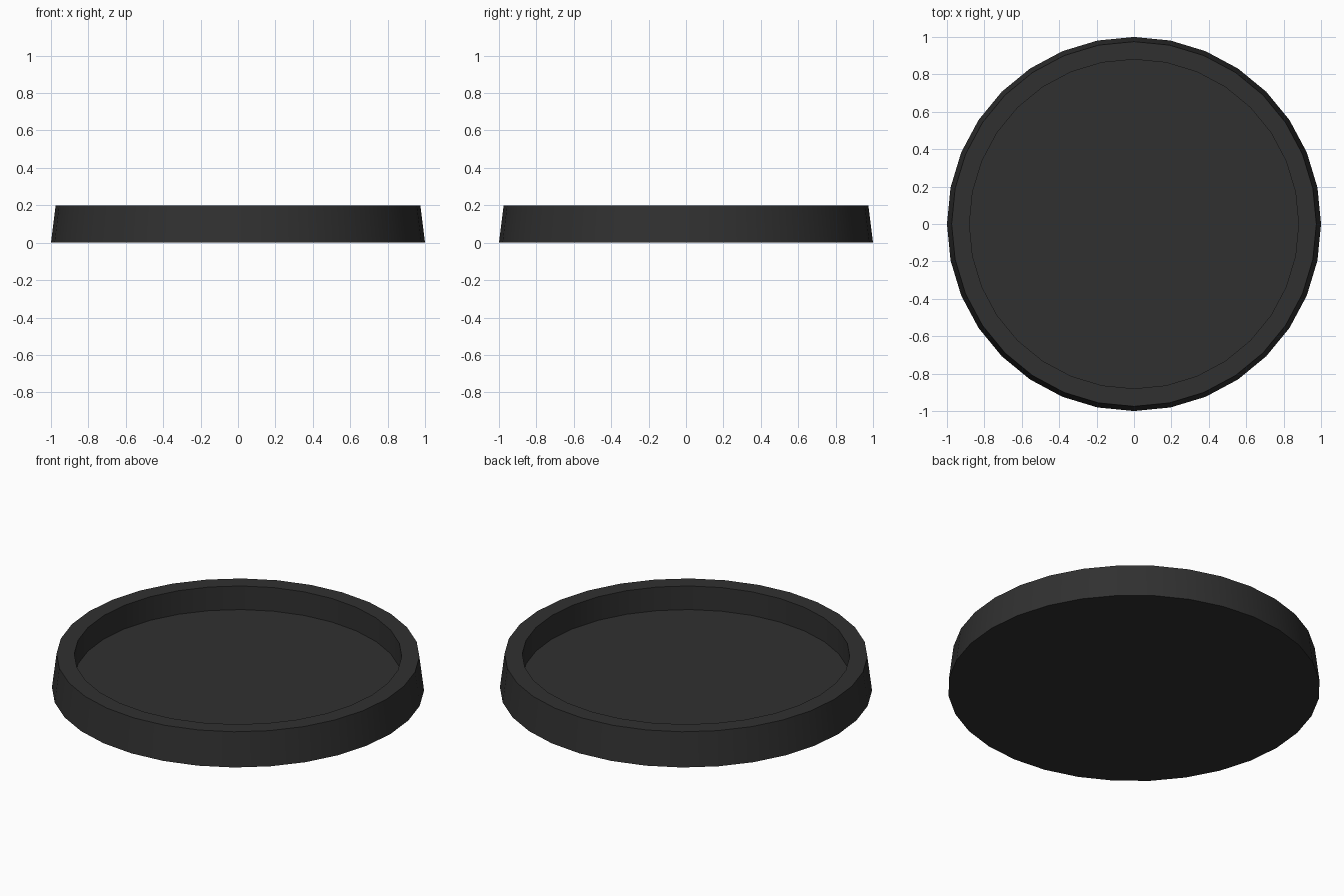
import bpy, bmesh
from math import cos, sin, tau

if "Cube" in bpy.data.objects:
    bpy.data.objects.remove(bpy.data.objects["Cube"])

SIDES = 32
# (radius, height) from outer foot, over the rim, down to the tray floor
PROFILE = [(1.0, 0.0), (0.975, 0.2), (0.88, 0.2), (0.88, 0.06)]

bm = bmesh.new()
rings = [[bm.verts.new((r * cos(tau * i / SIDES), r * sin(tau * i / SIDES), z))
          for i in range(SIDES)] for r, z in PROFILE]

# Outer wall, rim and inner wall
for a, b in zip(rings, rings[1:]):
    for i in range(SIDES):
        j = (i + 1) % SIDES
        bm.faces.new((a[i], a[j], b[j], b[i]))

# Underside and tray floor
bm.faces.new(rings[0][::-1])
bm.faces.new(rings[-1])

mesh = bpy.data.meshes.new("round_base")
bm.to_mesh(mesh)
bm.free()
base = bpy.data.objects.new("round_base", mesh)
bpy.context.collection.objects.link(base)

# Dark plastic
mat = bpy.data.materials.new("black_plastic")
mat.diffuse_color = (0.03, 0.03, 0.03, 1)
mat.use_nodes = True
mat.node_tree.nodes["Principled BSDF"].inputs["Base Color"].default_value = mat.diffuse_color
mesh.materials.append(mat)

# Smooth round walls with crisp rim edges
bpy.context.view_layer.objects.active = base
base.select_set(True)
bpy.ops.object.shade_smooth_by_angle()
